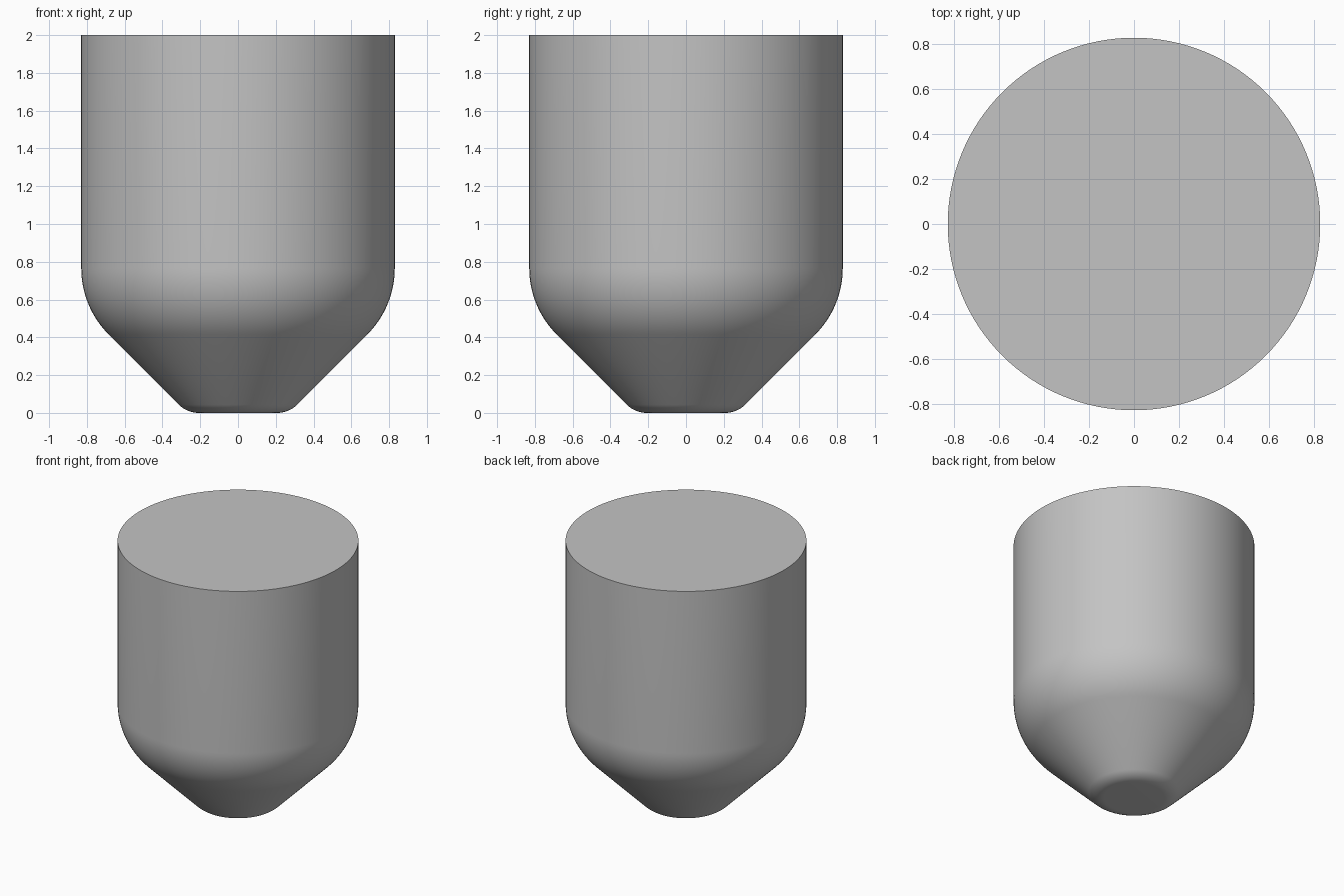
import bpy, bmesh
from math import cos, sin, tan, pi, radians
from mathutils import Vector

cube = bpy.data.objects.get("Cube")
if cube:
    bpy.data.objects.remove(cube, do_unlink=True)

RADIUS, HEIGHT = 0.83, 2.0
TIP_RADIUS = 0.27                      # sharp tip corner before rounding
SLOPE = radians(45)
SHOULDER_ROUND, TIP_ROUND = 0.5, 0.15
SIDES = 128


def fillet(corner, round_radius, tangent_in, start, end, steps):
    """Arc from direction angle start to end, rounding a profile corner."""
    setback = round_radius * tan(abs(end - start) / 2)
    first = Vector(corner) - tangent_in * setback
    centre = first - round_radius * Vector((cos(start), sin(start)))
    angles = [start + (end - start) * i / steps for i in range(steps + 1)]
    return [centre + round_radius * Vector((cos(a), sin(a))) for a in angles]


# Half profile (radius, height): rounded tip, cone, rounded shoulder, wall
shoulder_z = (RADIUS - TIP_RADIUS) * tan(SLOPE)
profile = fillet((TIP_RADIUS, 0), TIP_ROUND, Vector((1, 0)),
                 -pi / 2, -pi / 2 + SLOPE, 10)
profile += fillet((RADIUS, shoulder_z), SHOULDER_ROUND,
                  Vector((cos(SLOPE), sin(SLOPE))), -pi / 2 + SLOPE, 0, 16)
profile.append(Vector((RADIUS, HEIGHT)))

# Revolve the profile and close both ends
bm = bmesh.new()
verts = [bm.verts.new((r, 0, z)) for r, z in profile]
edges = [bm.edges.new(pair) for pair in zip(verts, verts[1:])]
bmesh.ops.spin(bm, geom=verts + edges, cent=(0, 0, 0), axis=(0, 0, 1),
               angle=2 * pi, steps=SIDES, use_merge=True)
bmesh.ops.remove_doubles(bm, verts=bm.verts, dist=0.0001)
bmesh.ops.holes_fill(bm, edges=[e for e in bm.edges if e.is_boundary], sides=0)
bmesh.ops.recalc_face_normals(bm, faces=bm.faces)

mesh = bpy.data.meshes.new("tapered_body")
bm.to_mesh(mesh)
bm.free()
body = bpy.data.objects.new("tapered_body", mesh)
bpy.context.collection.objects.link(body)

# Plain grey finish
grey = bpy.data.materials.new("light_grey")
grey.use_nodes = True
colour = (0.55, 0.55, 0.55, 1)
grey.diffuse_color = colour
grey.node_tree.nodes["Principled BSDF"].inputs["Base Color"].default_value = colour
mesh.materials.append(grey)

# Smooth sides with a crisp top rim
bpy.ops.object.select_all(action='DESELECT')
body.select_set(True)
bpy.context.view_layer.objects.active = body
bpy.ops.object.shade_smooth_by_angle(angle=radians(30))
